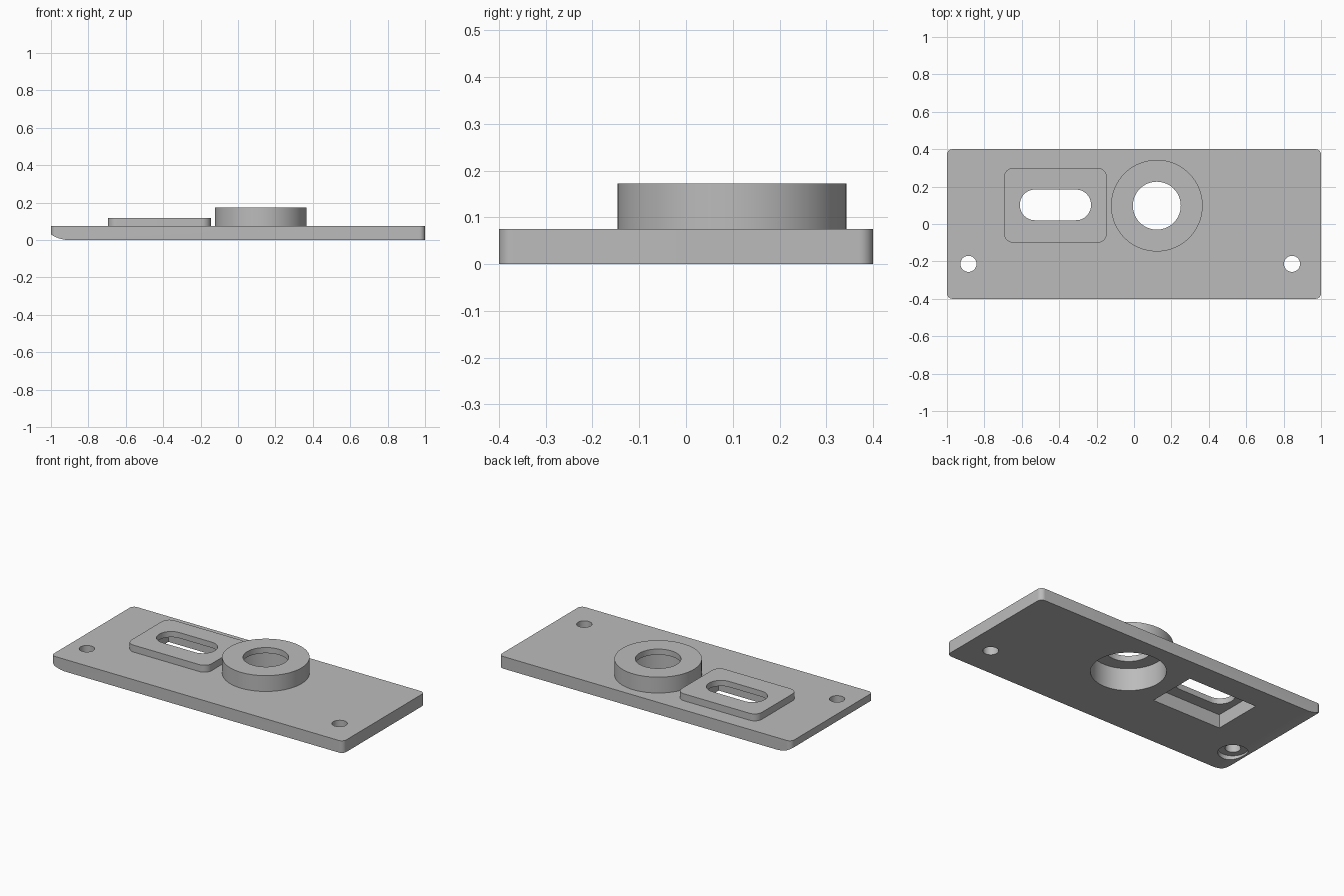
import bpy
import bmesh
from math import cos, sin, pi

if "Cube" in bpy.data.objects:
    bpy.data.objects.remove(bpy.data.objects["Cube"], do_unlink=True)

grey = bpy.data.materials.new("plain_grey")
grey.use_nodes = True
colour = (0.5, 0.5, 0.5, 1)
grey.diffuse_color = colour
grey.node_tree.nodes["Principled BSDF"].inputs["Base Color"].default_value = colour


def prism(name, points, direction):
    """Extrude a closed loop of 3D points along a direction."""
    bm = bmesh.new()
    face = bm.faces.new([bm.verts.new(p) for p in points])
    top = bmesh.ops.extrude_face_region(bm, geom=[face])["geom"]
    bmesh.ops.translate(bm, vec=direction,
                        verts=[v for v in top if isinstance(v, bmesh.types.BMVert)])
    bmesh.ops.recalc_face_normals(bm, faces=bm.faces)
    mesh = bpy.data.meshes.new(name)
    bm.to_mesh(mesh)
    bm.free()
    mesh.materials.append(grey)
    obj = bpy.data.objects.new(name, mesh)
    bpy.context.collection.objects.link(obj)
    return obj


def rounded_box(name, x, y, half_x, half_y, radius, z0, z1, steps=12):
    """Upright prism with a rounded rectangular outline (radius 0 is sharp)."""
    points = []
    for corner, (sx, sy) in enumerate([(1, 1), (-1, 1), (-1, -1), (1, -1)]):
        cx, cy = x + sx * (half_x - radius), y + sy * (half_y - radius)
        for i in range(steps + 1 if radius else 1):
            a = (corner + i / steps) * pi / 2
            points.append((cx + radius * cos(a), cy + radius * sin(a), z0))
    return prism(name, points, (0, 0, z1 - z0))


def cylinder(name, x, y, radius, z0, z1, sides=64):
    angles = [2 * pi * i / sides for i in range(sides)]
    points = [(x + radius * cos(a), y + radius * sin(a), z0) for a in angles]
    return prism(name, points, (0, 0, z1 - z0))


def combine(target, tool, operation):
    """Apply a boolean and discard the tool."""
    tool.hide_render = True
    mod = target.modifiers.new(tool.name, "BOOLEAN")
    mod.operation = operation
    mod.solver = "EXACT"
    mod.object = tool
    bpy.context.view_layer.objects.active = target
    bpy.ops.object.modifier_apply(modifier=mod.name)
    bpy.data.objects.remove(tool, do_unlink=True)


# Base plate with raised boss and raised slot pad
THICK, LOW, HIGH = 0.075, -0.1, 0.3
BX, BY = 0.122, 0.098
PX, PY = -0.42, 0.1
plate = rounded_box("mounting_plate", 0, 0, 1, 0.4, 0.03, 0, THICK)
combine(plate, cylinder("boss", BX, BY, 0.245, 0.04, 0.173, 96), "UNION")
combine(plate, rounded_box("slot_pad", PX, PY, 0.275, 0.2, 0.05, 0.04, 0.118), "UNION")

cutters = [
    # Boss bore and the wider bore beneath it
    cylinder("boss_bore", BX, BY, 0.128, LOW, HIGH, 96),
    cylinder("boss_counterbore", BX, BY, 0.208, LOW, 0.138, 96),
    # Slot and the rectangular pocket beneath it
    rounded_box("slot", PX, PY + 0.002, 0.19, 0.082, 0.08, LOW, HIGH),
    rounded_box("slot_pocket", PX, PY, 0.235, 0.155, 0, LOW, 0.083),
    # Screw holes, one recessed from below
    cylinder("screw_hole_left", 0.845, -0.213, 0.043, LOW, HIGH),
    cylinder("screw_hole_right", -0.885, -0.213, 0.043, LOW, HIGH),
    cylinder("screw_recess", -0.885, -0.213, 0.083, LOW, 0.027),
]

# Rounded lower edge at one end
R, START = 0.18, -0.9
arc = [(START - R * sin(i * 0.05), -0.5, R - R * cos(i * 0.05)) for i in range(14)]
arc += [(-1.1, -0.5, arc[-1][2]), (-1.1, -0.5, LOW), (START, -0.5, LOW)]
cutters.append(prism("end_rounding", arc, (0, 1, 0)))

for cutter in cutters:
    combine(plate, cutter, "DIFFERENCE")

# Smooth curved walls, keep hard edges
bpy.ops.object.select_all(action="DESELECT")
plate.select_set(True)
bpy.context.view_layer.objects.active = plate
bpy.ops.object.shade_smooth_by_angle(angle=0.5)
